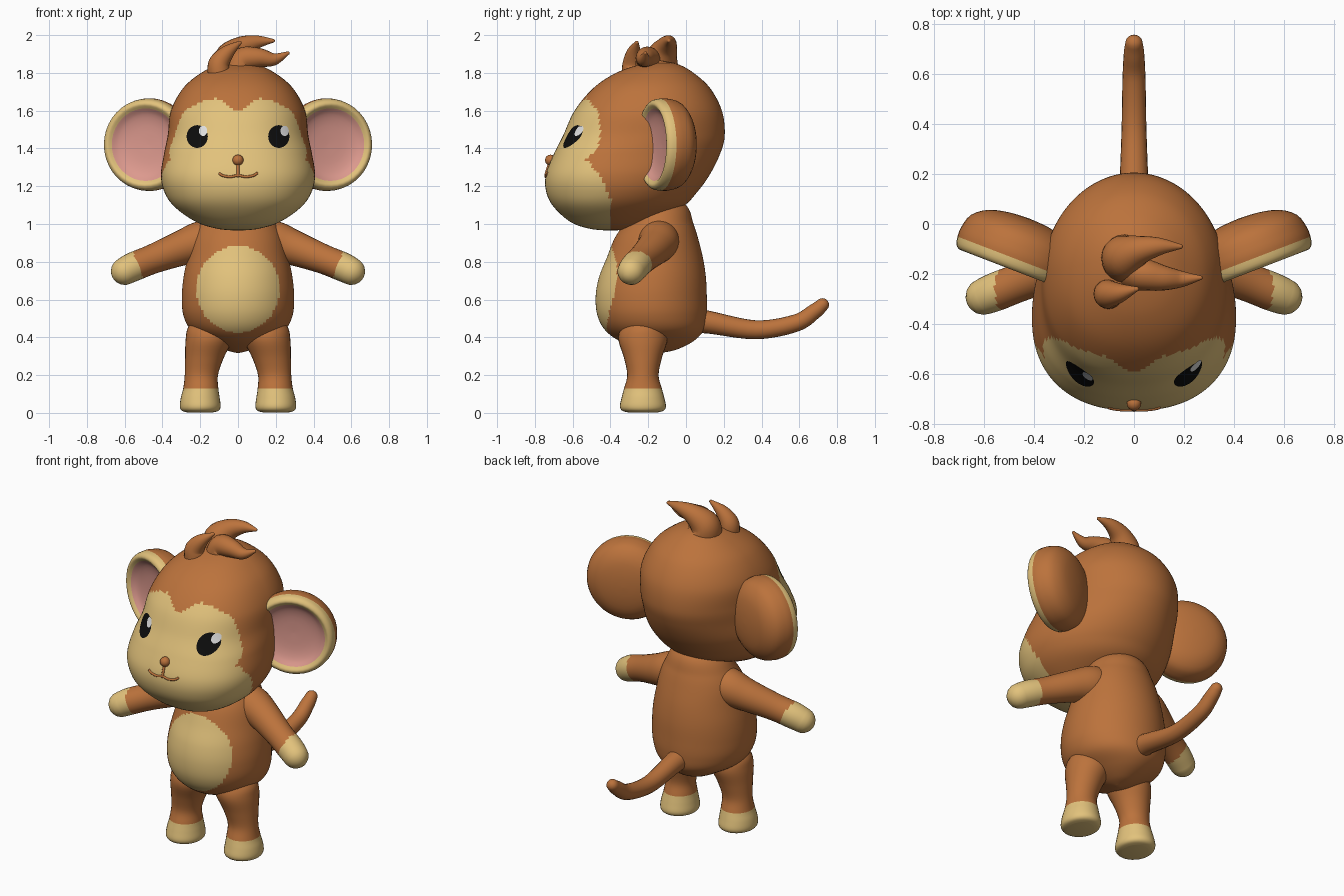
import bpy, bmesh, math
from mathutils import Vector
from mathutils.bvhtree import BVHTree

cube = bpy.data.objects.get("Cube")
if cube:
    bpy.data.objects.remove(cube, do_unlink=True)


def material(name, rgb):
    m = bpy.data.materials.new(name)
    m.use_nodes = True
    m.diffuse_color = (*rgb, 1)
    m.node_tree.nodes["Principled BSDF"].inputs["Base Color"].default_value = (*rgb, 1)
    return m


BROWN = material("brown fur", (0.50, 0.17, 0.045))
TAN = material("tan skin", (0.76, 0.54, 0.20))
PINK = material("pink inner ear", (0.72, 0.32, 0.27))
BLACK = material("eye black", (0.004, 0.004, 0.004))
WHITE = material("eye highlight", (0.75, 0.75, 0.75))


def spline(points, steps):
    """Smooth curve through tuples of any length."""
    p = [points[0], *points, points[-1]]
    out = []
    for i in range(1, len(p) - 2):
        for k in range(steps):
            t = k / steps
            out.append([b + 0.5 * t * (c - a + t * (2*a - 5*b + 4*c - d + t * (3*b - a - 3*c + d)))
                        for a, b, c, d in zip(*p[i - 1:i + 3])])
    return out + [list(points[-1])]


def lerp_table(table, v):
    for (a, fa), (b, fb) in zip(table, table[1:]):
        if v <= b:
            return fa + (fb - fa) * max(0, (v - a) / (b - a))
    return table[-1][1]


def skin(name, rings, mats=(BROWN,), rule=None):
    """Surface through rings with closed ends; rule(centre, row) picks the colour."""
    bm = bmesh.new()
    rows = [[bm.verts.new(v) for v in r] for r in rings]
    n = len(rows[0])
    for row, (a, b) in enumerate(zip(rows, rows[1:])):
        for i in range(n):
            j = (i + 1) % n
            f = bm.faces.new((a[i], a[j], b[j], b[i]))
            f.smooth = True
            if rule:
                f.material_index = rule(f.calc_center_median(), row)
    for row, ring, verts in ((0, rings[0], rows[0]), (len(rows) - 2, rings[-1], rows[-1])):
        mid = bm.verts.new(sum(ring, Vector()) / n)
        for i in range(n):
            f = bm.faces.new((verts[i], verts[(i + 1) % n], mid))
            f.smooth = True
            if rule:
                f.material_index = rule(f.calc_center_median(), row)
    bmesh.ops.recalc_face_normals(bm, faces=bm.faces)
    return finish(name, bm, mats)


def finish(name, bm, mats):
    me = bpy.data.meshes.new(name)
    bm.to_mesh(me)
    bm.free()
    for m in mats:
        me.materials.append(m)
    ob = bpy.data.objects.new(name, me)
    bpy.context.collection.objects.link(ob)
    return ob


def loft(name, sections, n, steps, power=2, cx=0, **kw):
    """Sections are (z, half width, front y, back y, y of widest point)."""
    rings = []
    for z, w, yf, yb, yc in spline(sections, steps):
        ring = []
        for i in range(n):
            t = 2 * math.pi * i / n
            c, s = math.cos(t), math.sin(t)
            e = 2 / power if s < 0 else 1
            depth = yc - yf if s < 0 else yb - yc
            x = math.copysign(abs(c) ** e, c) * w
            ring.append(Vector((cx + x, yc + math.copysign(abs(s) ** e, s) * depth, z)))
        rings.append(ring)
    return skin(name, rings, **kw)


def tube(name, points, ref, n=20, steps=6, side=1, **kw):
    """Tapered round limb through (x, y, z, radius) with a rounded tip."""
    path = [(Vector((p[0] * side, p[1], p[2])), p[3]) for p in spline(points, steps)]
    tip, r = path[-1]
    t = (tip - path[-2][0]).normalized()
    for a in (0.35, 0.7, 1.05, 1.35, 1.5):
        path.append((tip + t * r * math.sin(a), r * math.cos(a)))
    rings = []
    for i, (p, r) in enumerate(path):
        t = (path[min(i + 1, len(path) - 1)][0] - path[max(i - 1, 0)][0]).normalized()
        u = t.cross(Vector(ref)).normalized()
        v = t.cross(u)
        rings.append([p + r * (u * math.cos(k * math.tau / n) + v * math.sin(k * math.tau / n))
                      for k in range(n)])
    return skin(name, rings, **kw)


# Head with heart-shaped face patch
FACE_SIDE = [(0.9, -0.40), (1.13, -0.40), (1.26, -0.455), (1.34, -0.53), (1.40, -0.465),
             (1.5, -0.45), (1.6, -0.47), (1.67, -0.53)]
FACE_TOP = [(0, 1.585), (0.07, 1.645), (0.15, 1.675), (0.22, 1.665), (0.28, 1.62),
            (0.34, 1.51), (0.37, 1.41), (0.40, 1.34)]


def face_rule(c, row):
    return int(c.y < lerp_table(FACE_SIDE, c.z) and c.z < lerp_table(FACE_TOP, abs(c.x)))


head = loft("head", [
    (0.965, 0.01, -0.41, -0.39, -0.40), (0.975, 0.11, -0.51, -0.29, -0.40),
    (1.01, 0.22, -0.61, -0.19, -0.40), (1.09, 0.335, -0.70, -0.02, -0.40),
    (1.17, 0.39, -0.74, 0.06, -0.38), (1.26, 0.408, -0.742, 0.125, -0.37),
    (1.37, 0.392, -0.70, 0.18, -0.33), (1.47, 0.372, -0.65, 0.205, -0.25),
    (1.60, 0.355, -0.59, 0.19, -0.20), (1.72, 0.29, -0.49, 0.127, -0.18),
    (1.80, 0.195, -0.37, 0.04, -0.16), (1.845, 0.10, -0.24, -0.04, -0.14),
    (1.86, 0.01, -0.14, -0.12, -0.13)],
    128, 9, power=2.3, mats=(BROWN, TAN), rule=face_rule)

# Body with oval belly patch
loft("body", [
    (0.318, 0.01, -0.15, -0.13, -0.14), (0.335, 0.07, -0.22, -0.05, -0.14),
    (0.38, 0.16, -0.35, 0.04, -0.16), (0.44, 0.25, -0.43, 0.095, -0.17),
    (0.52, 0.29, -0.47, 0.11, -0.18), (0.62, 0.297, -0.478, 0.11, -0.18),
    (0.72, 0.288, -0.46, 0.105, -0.17), (0.82, 0.268, -0.42, 0.09, -0.16),
    (0.92, 0.245, -0.38, 0.065, -0.15), (1.0, 0.21, -0.33, 0.04, -0.14),
    (1.1, 0.15, -0.27, 0, -0.14), (1.18, 0.01, -0.15, -0.13, -0.14)],
    112, 8, mats=(BROWN, TAN),
    rule=lambda c, row: int(c.y < -0.2 and (c.x / 0.22) ** 2 + ((c.z - 0.655) / 0.23) ** 2 < 1))

# Ear outline: (radius, depth behind the opening)
EAR = [(0.002, 0.05), (0.1, 0.045), (0.16, 0.03), (0.192, 0.008), (0.215, -0.006),
       (0.236, 0.008), (0.244, 0.04), (0.244, 0.08), (0.225, 0.14), (0.165, 0.185),
       (0.08, 0.205), (0.002, 0.21)]

for side, label in ((1, "left"), (-1, "right")):
    # Ears, turned outward
    tilt = math.radians(21)
    out = Vector((math.cos(tilt) * side, math.sin(tilt), 0))
    back = Vector((-math.sin(tilt) * side, math.cos(tilt), 0))
    centre = Vector((0.492 * side, -0.175, 1.42))
    rings = [[centre + back * d + r * (out * math.cos(k * math.tau / 40)
              + Vector((0, 0, math.sin(k * math.tau / 40)))) for k in range(40)]
             for r, d in spline(EAR, 3)]
    skin(label + "_ear", rings, (BROWN, TAN, PINK),
         lambda c, row: 2 if row < 9 else 1 if row < 18 else 0)

    # Arms with tan hands
    tube(label + "_arm", [(0.10, -0.14, 0.93, 0.10), (0.20, -0.145, 0.905, 0.108),
                          (0.30, -0.17, 0.872, 0.093), (0.45, -0.23, 0.815, 0.078),
                          (0.55, -0.27, 0.775, 0.077), (0.60, -0.29, 0.75, 0.073)],
         (0, 1, 0), n=32, steps=8, side=side, mats=(BROWN, TAN),
         rule=lambda c, row: int(abs(c.x) - 0.4 * (c.z - 0.8) > 0.535))

    # Legs with tan feet: (z, centre x, half width, half depth)
    leg = [(0.003, 0.2, 0.07, 0.08), (0.012, 0.2, 0.098, 0.11), (0.035, 0.2, 0.108, 0.122),
           (0.08, 0.2, 0.103, 0.113), (0.13, 0.197, 0.093, 0.1), (0.2, 0.194, 0.088, 0.083),
           (0.29, 0.178, 0.102, 0.1), (0.39, 0.152, 0.125, 0.13), (0.46, 0.14, 0.12, 0.11),
           (0.54, 0.13, 0.05, 0.05)]
    rings = [[Vector(((x + rx * math.cos(k * math.tau / 32)) * side,
                      -0.228 + ry * math.sin(k * math.tau / 32), z)) for k in range(32)]
             for z, x, rx, ry in spline(leg, 5)]
    skin(label + "_leg", rings, (BROWN, TAN), lambda c, row: int(c.z < 0.125))

# Tail
tube("tail", [(0, 0.02, 0.49, 0.07), (0, 0.12, 0.48, 0.06), (0, 0.37, 0.44, 0.05),
              (0, 0.58, 0.475, 0.046), (0, 0.68, 0.537, 0.041), (0, 0.722, 0.572, 0.035)],
     (1, 0, 0))

# Hair tufts
tube("hair_back", [(-0.03, -0.14, 1.82, 0.10), (-0.035, -0.13, 1.88, 0.088),
                   (0.02, -0.105, 1.935, 0.06), (0.10, -0.09, 1.963, 0.036),
                   (0.185, -0.09, 1.97, 0.01)], (0, 1, 0))
tube("hair_left", [(0.0, -0.20, 1.81, 0.07), (0.03, -0.20, 1.87, 0.066),
                   (0.11, -0.215, 1.88, 0.052), (0.19, -0.22, 1.872, 0.033),
                   (0.265, -0.215, 1.905, 0.009)], (0, 1, 0))
tube("hair_front", [(-0.10, -0.28, 1.79, 0.06), (-0.10, -0.28, 1.85, 0.056),
                    (-0.055, -0.275, 1.91, 0.038), (0.01, -0.26, 1.96, 0.01)], (0, 1, 0))

# Face details laid on the head surface
tree = BVHTree.FromPolygons([v.co for v in head.data.vertices],
                            [p.vertices[:] for p in head.data.polygons])


def on_face(x, z, lift):
    return tree.ray_cast(Vector((x, -2, z)), Vector((0, 1, 0)))[0] - Vector((0, lift, 0))


def patch(name, x, z, rx, rz, lift, mat):
    bm = bmesh.new()
    bmesh.ops.create_grid(bm, x_segments=12, y_segments=12, size=1)
    for v in bm.verts:
        a, b = v.co.x, v.co.y
        v.co = on_face(x + rx * a * math.sqrt(1 - b * b / 2), z + rz * b * math.sqrt(1 - a * a / 2), lift)
    for f in bm.faces:
        f.smooth = True
        f.normal_update()
        if f.normal.y > 0:
            f.normal_flip()
    finish(name, bm, (mat,))


for side, label in ((1, "left"), (-1, "right")):
    patch(label + "_eye", 0.216 * side, 1.463, 0.056, 0.06, 0.004, BLACK)
    patch(label + "_eye_highlight", 0.216 * side + 0.031, 1.493, 0.022, 0.027, 0.007, WHITE)

tube("mouth", [(x, on_face(x, z, 0).y, z, 0.007) for x, z in
               ((-0.10, 1.268), (-0.08, 1.256), (-0.04, 1.25), (0, 1.257),
                (0.04, 1.25), (0.08, 1.256), (0.10, 1.268))], (0, 1, 0), n=10)
tube("nose_stem", [(0, on_face(0, z, 0).y, z, 0.008) for z in (1.33, 1.29, 1.255)], (0, 1, 0), n=10)
bpy.ops.mesh.primitive_uv_sphere_add(segments=24, ring_count=14, radius=0.029,
                                     location=on_face(0, 1.338, 0.003))
nose = bpy.context.object
nose.name = "nose"
nose.data.materials.append(BROWN)
bpy.ops.object.shade_smooth()
